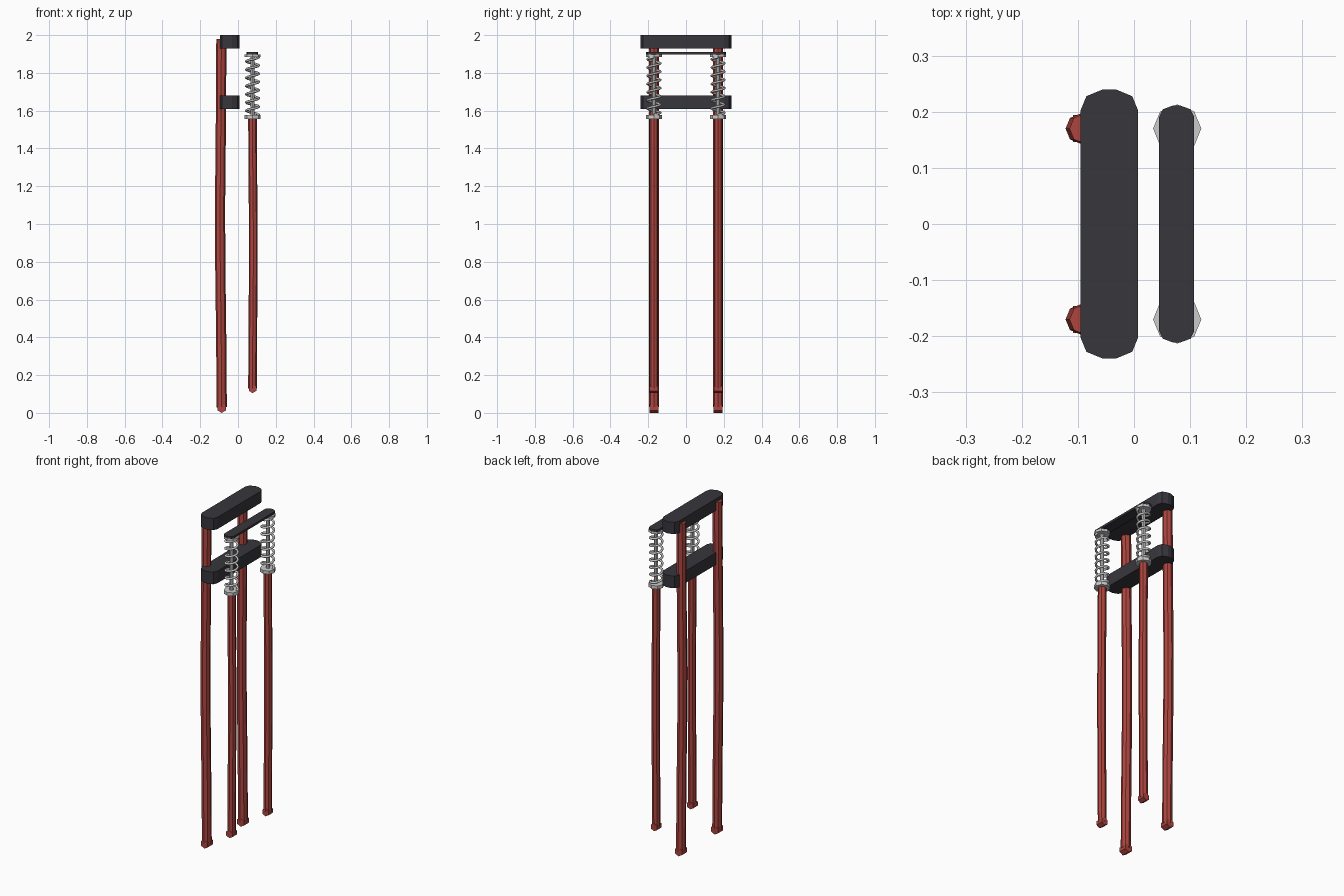
import bpy, bmesh, math
from mathutils import Vector

if "Cube" in bpy.data.objects:
    bpy.data.objects.remove(bpy.data.objects["Cube"])


def material(name, rgb):
    m = bpy.data.materials.new(name)
    m.diffuse_color = (*rgb, 1)
    m.use_nodes = True
    m.node_tree.nodes["Principled BSDF"].inputs["Base Color"].default_value = m.diffuse_color
    return m


RED = material("red paint", (0.42, 0.06, 0.05))
DARK = material("dark metal", (0.038, 0.037, 0.046))
STEEL = material("bright steel", (0.6, 0.6, 0.6))


def finish(name, bm, mat, smooth=False):
    bmesh.ops.recalc_face_normals(bm, faces=bm.faces)
    mesh = bpy.data.meshes.new(name)
    bm.to_mesh(mesh)
    bm.free()
    mesh.materials.append(mat)
    for p in mesh.polygons:
        p.use_smooth = smooth
    ob = bpy.data.objects.new(name, mesh)
    bpy.context.collection.objects.link(ob)
    return ob


def sweep(name, path, radius, sides, mat, smooth=False):
    """Tube of given sides along a path."""
    bm = bmesh.new()
    rings = []
    for i, p in enumerate(path):
        t = (path[min(i + 1, len(path) - 1)] - path[max(i - 1, 0)]).normalized()
        u = Vector((0, 0, 1)) if abs(t.z) < 0.8 else Vector((1, 0, 0))
        u = (u - t * u.dot(t)).normalized()
        v = t.cross(u)
        angles = [2 * math.pi * k / sides for k in range(sides)]
        rings.append([bm.verts.new(p + radius * (math.cos(a) * u + math.sin(a) * v))
                      for a in angles])
    for a, b in zip(rings, rings[1:]):
        for k in range(sides):
            n = (k + 1) % sides
            bm.faces.new((a[k], a[n], b[n], b[k]))
    bm.faces.new(rings[0])
    bm.faces.new(rings[-1])
    return finish(name, bm, mat, smooth)


def rounded_bar(name, cx, half_x, half_y, end, z0, z1):
    """Bar along y with faceted, rounded ends."""
    right = [(half_x, half_y - end), (half_x * 0.8, half_y - end * 0.33),
             (half_x * 0.22, half_y)]
    quarter = right + [(-x, y) for x, y in reversed(right)]
    outline = quarter + [(-x, -y) for x, y in quarter]
    bm = bmesh.new()
    base = bm.faces.new([bm.verts.new((cx + x, y, z0)) for x, y in outline])
    top = bmesh.ops.extrude_face_region(bm, geom=[base])["geom"]
    bmesh.ops.translate(bm, vec=(0, 0, z1 - z0),
                        verts=[g for g in top if isinstance(g, bmesh.types.BMVert)])
    return finish(name, bm, DARK)


def rod(name, x, y, z0, z1, radius, sides, mat):
    return sweep(name, [Vector((x, y, z0)), Vector((x, y, z1))], radius, sides, mat)


# Clamps joining the rear legs, and the thin plate over the springs
rounded_bar("upper_clamp", -0.044, 0.051, 0.24, 0.037, 1.93, 2.0)
rounded_bar("lower_clamp", -0.044, 0.051, 0.24, 0.037, 1.608, 1.68)
rounded_bar("spring_plate", 0.076, 0.031, 0.211, 0.02, 1.897, 1.91)

FX = 0.077
for side, y in (("near", -0.17), ("far", 0.17)):
    # Gently bowed legs
    rear = [Vector((x, y, z)) for x, z in
            ((-0.086, 0.03), (-0.089, 0.4), (-0.094, 0.8), (-0.095, 1.1),
             (-0.091, 1.5), (-0.088, 1.98))]
    sweep("rear_leg_" + side, rear, 0.027, 8, RED)
    front = [Vector((x, y, z)) for x, z in
             ((FX, 0.13), (0.078, 0.4), (0.081, 0.75), (0.081, 1.0),
              (0.078, 1.3), (FX, 1.56))]
    sweep("front_leg_" + side, front, 0.023, 8, RED)
    # Pivot eyes at the feet
    for label, x, z, r, h in (("rear", -0.086, 0.026, 0.026, 0.024),
                              ("front", FX, 0.128, 0.023, 0.022)):
        sweep(label + "_eye_" + side, [Vector((x, y - h, z)), Vector((x, y + h, z))],
              r, 6, RED)
    # Spring seats, guide rod and coil
    rod("lower_seat_" + side, FX, y, 1.556, 1.576, 0.043, 8, STEEL)
    rod("upper_seat_" + side, FX, y, 1.883, 1.897, 0.043, 8, STEEL)
    rod("guide_rod_" + side, FX, y, 1.57, 1.89, 0.011, 8, STEEL)
    turns, steps = 7, 12
    coil = []
    for i in range(turns * steps + 1):
        a = 2 * math.pi * i / steps
        coil.append(Vector((FX + 0.034 * math.cos(a), y + 0.034 * math.sin(a),
                            1.578 + 0.305 * i / (turns * steps))))
    sweep("spring_" + side, coil, 0.0065, 6, STEEL, True)
